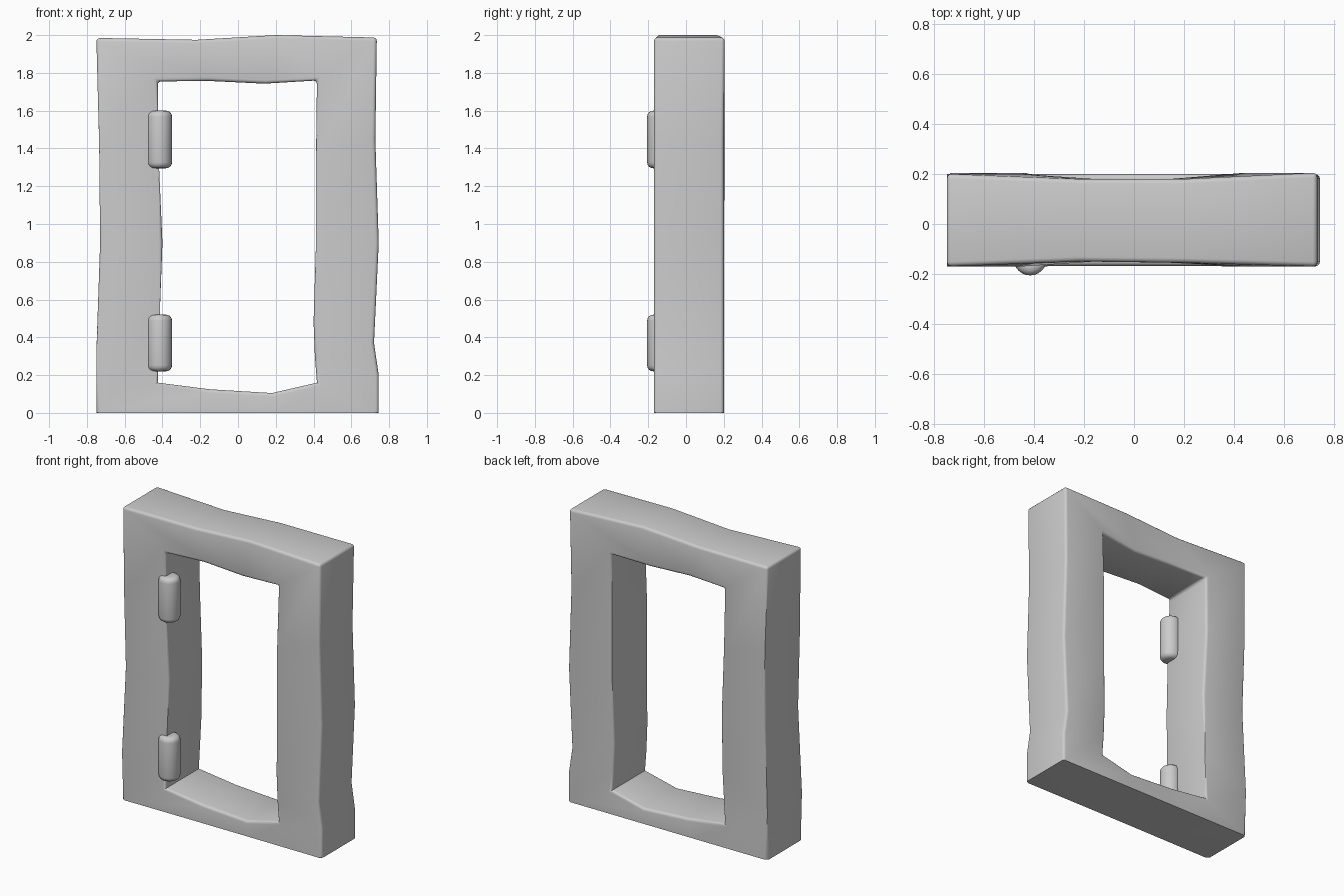
import bpy, bmesh

if "Cube" in bpy.data.objects:
    bpy.data.objects.remove(bpy.data.objects["Cube"])

# Stations round the frame: outer x, outer z, inner x, inner z, front y, back y
STATIONS = [
    (-0.75, 0.00, -0.425, 0.16, -0.17, 0.20),
    (-0.75, 0.32, -0.415, 0.50, -0.17, 0.20),
    (-0.73, 0.90, -0.40, 0.90, -0.17, 0.20),
    (-0.735, 1.42, -0.42, 1.35, -0.17, 0.205),
    (-0.75, 1.985, -0.425, 1.755, -0.17, 0.20),
    (-0.22, 1.975, -0.15, 1.757, -0.15, 0.18),
    (0.20, 2.00, 0.14, 1.743, -0.155, 0.18),
    (0.735, 1.987, 0.418, 1.76, -0.17, 0.205),
    (0.727, 1.45, 0.413, 1.35, -0.17, 0.20),
    (0.745, 0.90, 0.413, 0.90, -0.17, 0.20),
    (0.72, 0.37, 0.40, 0.48, -0.17, 0.20),
    (0.745, 0.20, 0.407, 0.30, -0.17, 0.20),
    (0.745, 0.00, 0.418, 0.16, -0.17, 0.20),
    (0.20, 0.00, 0.18, 0.105, -0.168, 0.20),
    (-0.20, 0.00, -0.15, 0.125, -0.168, 0.20),
]


def finish(bm, name):
    bmesh.ops.recalc_face_normals(bm, faces=bm.faces)
    mesh = bpy.data.meshes.new(name)
    bm.to_mesh(mesh)
    bm.free()
    obj = bpy.data.objects.new(name, mesh)
    bpy.context.collection.objects.link(obj)
    bpy.context.view_layer.objects.active = obj
    obj.select_set(True)
    bpy.ops.object.shade_smooth_by_angle(angle=0.6)
    obj.select_set(False)
    return obj


# Wobbly door frame: a rectangular section swept round the stations
bm = bmesh.new()
rings = []
for ox, oz, ix, iz, front, back in STATIONS:
    section = [(ox, front, oz), (ix, front, iz), (ix, back, iz), (ox, back, oz)]
    rings.append([bm.verts.new(p) for p in section])
for a, b in zip(rings, rings[1:] + rings[:1]):
    for j in range(4):
        k = (j + 1) % 4
        bm.faces.new((a[j], b[j], b[k], a[k]))

# Soften the long edges and upper corners, leaving the foot sharp
soft = []
for a, b in zip(rings, rings[1:] + rings[:1]):
    for j in range(4):
        e = bm.edges.get((a[j], b[j]))
        if max(v.co.z for v in e.verts) > 0.01:
            soft.append(e)
for i in (4, 7):
    soft.append(bm.edges.get((rings[i][0], rings[i][3])))
    soft.append(bm.edges.get((rings[i][1], rings[i][2])))
bmesh.ops.bevel(bm, geom=soft, offset=0.018, segments=3, profile=0.5,
                affect='EDGES', clamp_overlap=True)
finish(bm, "door_frame")


# Rounded hinge barrels on the left jamb
def hinge(name, bottom, top):
    bm = bmesh.new()
    bmesh.ops.create_cone(bm, cap_ends=True, segments=24, radius1=0.067,
                          radius2=0.067, depth=top - bottom)
    rims = [e for e in bm.edges if abs(e.verts[0].co.z - e.verts[1].co.z) < 0.001]
    bmesh.ops.bevel(bm, geom=rims, offset=0.032, segments=4, profile=0.5,
                    affect='EDGES')
    obj = finish(bm, name)
    obj.location = (-0.416, -0.139, (bottom + top) / 2)


hinge("lower_hinge", 0.22, 0.52)
hinge("upper_hinge", 1.295, 1.60)
